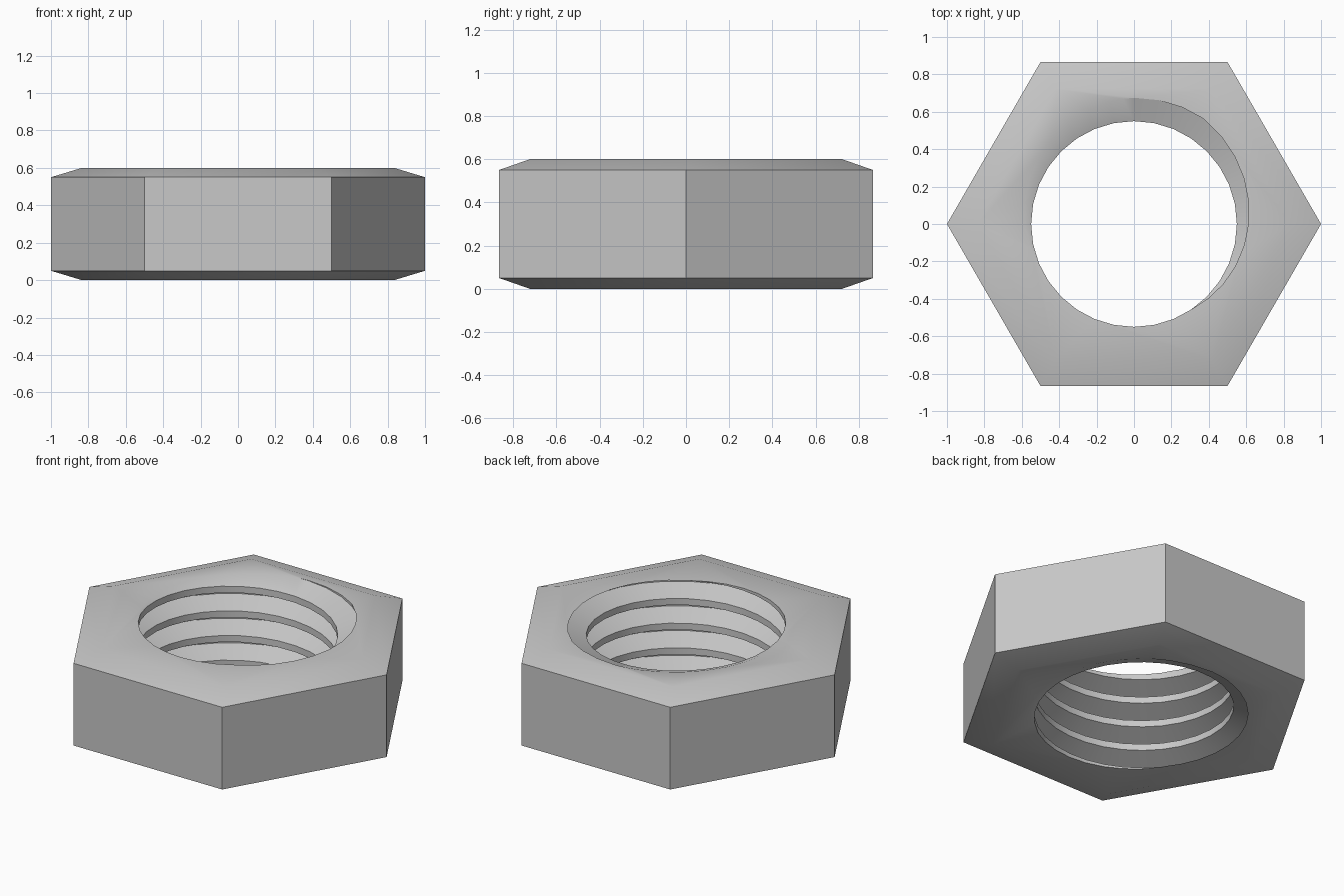
import bpy, bmesh
from math import cos, sin, tau, radians

cube = bpy.data.objects.get("Cube")
if cube:
    bpy.data.objects.remove(cube, do_unlink=True)

HEIGHT, CHAMFER = 0.6, 0.05
PITCH, SEGMENTS, TURNS = 0.15, 32, 9

steel = bpy.data.materials.new("grey_steel")
steel.use_nodes = True
steel.diffuse_color = (0.58, 0.58, 0.58, 1)
steel.node_tree.nodes["Principled BSDF"].inputs["Base Color"].default_value = steel.diffuse_color


def finish(bm, name):
    """Turn a bmesh into an object with outward normals."""
    bmesh.ops.recalc_face_normals(bm, faces=bm.faces)
    mesh = bpy.data.meshes.new(name)
    bm.to_mesh(mesh)
    bm.free()
    mesh.materials.append(steel)
    obj = bpy.data.objects.new(name, mesh)
    bpy.context.collection.objects.link(obj)
    return obj


def hex_body():
    """Chamfered hexagonal block, stacked from four rings."""
    bm = bmesh.new()
    levels = [(0.835, 0), (1, CHAMFER), (1, HEIGHT - CHAMFER), (0.835, HEIGHT)]
    rings = [[bm.verts.new((r * cos(tau * i / 6), r * sin(tau * i / 6), z))
              for i in range(6)] for r, z in levels]
    for low, high in zip(rings, rings[1:]):
        for i in range(6):
            j = (i + 1) % 6
            bm.faces.new((low[i], low[j], high[j], high[i]))
    bm.faces.new(rings[0][::-1])
    bm.faces.new(rings[-1])
    return finish(bm, "hex_nut")


def thread_core():
    """Right-handed screw solid that is cut out of the body."""
    bm = bmesh.new()
    # Radius, and the angle where each profile corner meets the top face
    profile = [(0.55, 209), (0.675, 95), (0.675, 58), (0.55, -56)]
    base = HEIGHT - 6 * PITCH
    steps = TURNS * SEGMENTS
    cols = []
    for k in range(steps + 1):
        a = tau * k / SEGMENTS
        cols.append([bm.verts.new((r * cos(a), r * sin(a),
                                   base + PITCH * (k / SEGMENTS - deg / 360)))
                     for r, deg in profile])
    for k in range(steps):
        a, b = cols[k], cols[k + 1]
        for p in range(3):
            bm.faces.new((a[p], b[p], b[p + 1], a[p + 1]))
        # Crest band joining this turn to the next
        if k + SEGMENTS < steps:
            c, d = cols[k + SEGMENTS], cols[k + SEGMENTS + 1]
            bm.faces.new((a[3], b[3], d[0], c[0]))
    # Fan caps closing both ends
    start = [c[0] for c in cols[:SEGMENTS + 1]] + cols[0][:0:-1]
    end = [c[3] for c in cols[-SEGMENTS - 1:]] + cols[-1][:3]
    end = [c[3] for c in cols[steps - SEGMENTS:]] + cols[-1][2::-1]
    for loop, z in ((start, cols[0][1].co.z), (end, cols[-1][2].co.z)):
        hub = bm.verts.new((0, 0, z))
        for u, v in zip(loop, loop[1:] + loop[:1]):
            bm.faces.new((hub, u, v))
    return finish(bm, "thread_cutter")


nut = hex_body()
cutter = thread_core()
cutter.hide_render = True

# Cut the threaded hole
cut = nut.modifiers.new("threaded_hole", 'BOOLEAN')
cut.operation = 'DIFFERENCE'
cut.solver = 'EXACT'
cut.object = cutter
bpy.ops.object.select_all(action='DESELECT')
nut.select_set(True)
bpy.context.view_layer.objects.active = nut
bpy.ops.object.modifier_apply(modifier=cut.name)
bpy.data.objects.remove(cutter, do_unlink=True)

bpy.ops.object.shade_smooth_by_angle(angle=radians(30))
